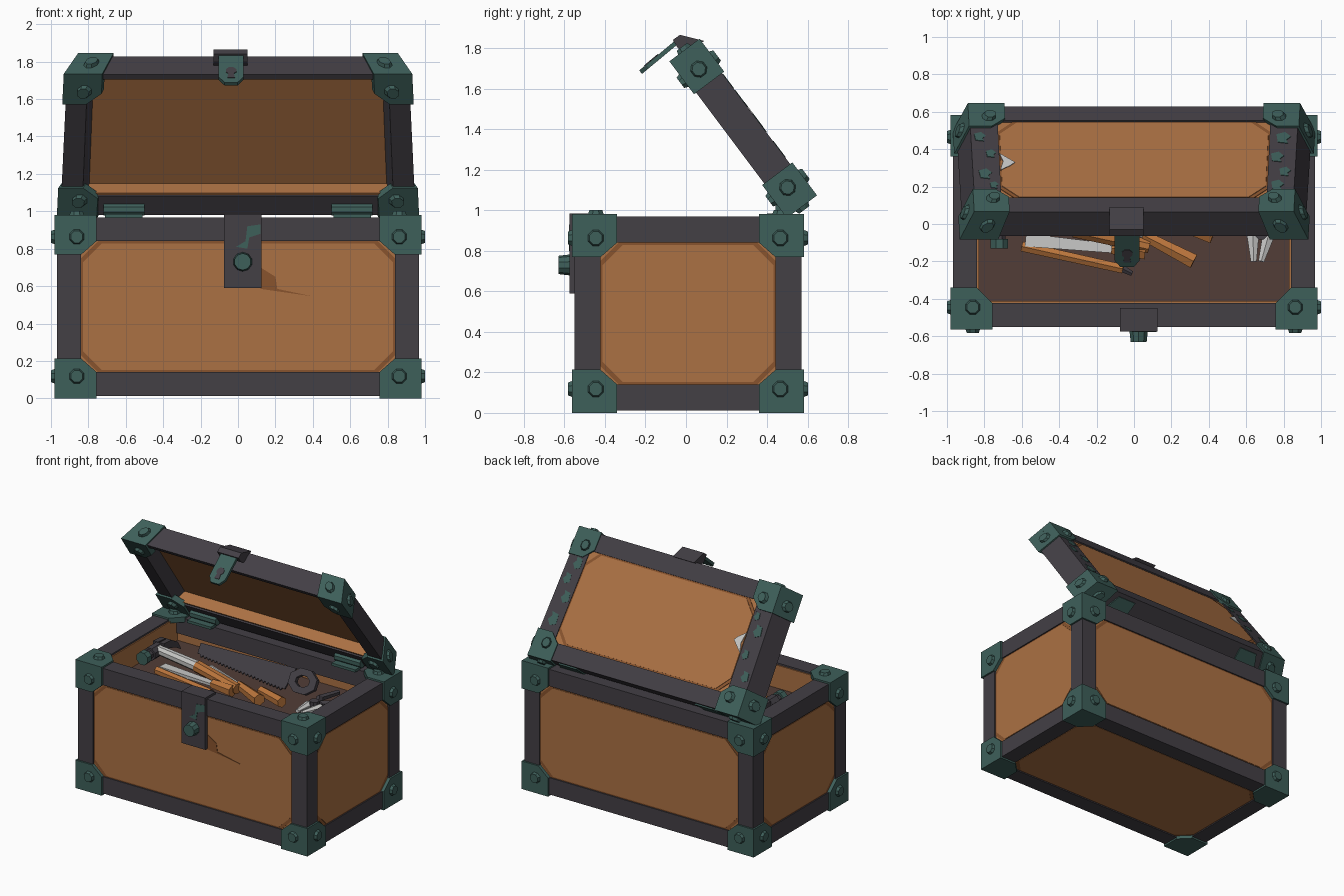
import bpy, bmesh, math
from mathutils import Vector as V

if "Cube" in bpy.data.objects:
    bpy.data.objects.remove(bpy.data.objects["Cube"])

def material(name, rgb):
    m = bpy.data.materials.new(name)
    m.diffuse_color = (*rgb, 1)
    m.use_nodes = True
    m.node_tree.nodes["Principled BSDF"].inputs["Base Color"].default_value = m.diffuse_color
    return m

WOOD = material("wood", (.41, .165, .057))
STAIN = material("stained wood edge", (.25, .088, .027))
IRON = material("dark iron", (.056, .05, .06))
GREEN = material("green metal", (.048, .115, .102))
FLOOR = material("dark floor", (.085, .047, .038))
STEEL = material("pale steel", (.58, .58, .57))
GRIP = material("orange grip", (.50, .18, .045))

# ---- helpers ----
def prism(bm, pts, off, mi=0):
    """Solid from a flat outline of 3D points pushed along a vector."""
    a = [bm.verts.new(p) for p in pts]
    b = [bm.verts.new(V(p) + V(off)) for p in pts]
    n = len(a)
    fs = [bm.faces.new(a), bm.faces.new(b[::-1])]
    fs += [bm.faces.new((a[i], b[i], b[(i + 1) % n], a[(i + 1) % n])) for i in range(n)]
    for f in fs:
        f.material_index = mi

def box(bm, lo, hi, mi=0):
    (x, y, z), (X, Y, Z) = lo, hi
    prism(bm, [(x, y, z), (X, y, z), (X, Y, z), (x, Y, z)], (0, 0, Z - z), mi)

def rod(bm, p, q, r1, r2=None, n=8, mi=0, flat=1):
    """Tapered round bar between two points, optionally flattened in height."""
    p, q = V(p), V(q)
    r2 = r1 if r2 is None else r2
    d = (q - p).normalized()
    u = d.cross(V((0, 0, 1)) if abs(d.z) < .9 else V((0, 1, 0))).normalized()
    w = d.cross(u) * flat
    ring = lambda c, r: [bm.verts.new(c + r * (u * math.cos(t) + w * math.sin(t)))
                         for t in [2 * math.pi * (i + .5) / n for i in range(n)]]
    a, b = ring(p, r1), ring(q, r2)
    fs = [bm.faces.new(a), bm.faces.new(b[::-1])]
    fs += [bm.faces.new((a[i], b[i], b[(i + 1) % n], a[(i + 1) % n])) for i in range(n)]
    for f in fs:
        f.material_index = mi

def done(bm, name, mats, xf=None):
    bmesh.ops.recalc_face_normals(bm, faces=bm.faces[:])
    if xf:
        for v in bm.verts:
            v.co = xf(v.co)
        bmesh.ops.recalc_face_normals(bm, faces=bm.faces[:])
    me = bpy.data.meshes.new(name)
    bm.to_mesh(me)
    bm.free()
    for m in mats:
        me.materials.append(m)
    o = bpy.data.objects.new(name, me)
    bpy.context.collection.objects.link(o)
    return o

def lid_xf(c):
    """Lid local (x, along, out) to the open, slightly tapered lid in the world."""
    x, a, b = c
    return V((x * (1 - .04 * a) * (1 - .45 * b), .50 - .6 * a + .8 * b, .98 + .8 * a + .6 * b))

def corners(name, lo, hi, size, keep, bolt_ok, xf=None):
    """Chamfered three-sided corner brackets with bolts on all eight corners."""
    bm, e = bmesh.new(), .013
    for code in range(8):
        s = [1 if code >> i & 1 else -1 for i in range(3)]
        c = [hi[i] if s[i] > 0 else lo[i] for i in range(3)]
        for n in range(3):
            u, v = (n + 1) % 3, (n + 2) % 3
            def at(a, b, out):
                p = [0, 0, 0]
                p[n] = c[n] + s[n] * out
                p[u] = c[u] - s[u] * a
                p[v] = c[v] - s[v] * b
                return V(p)
            off = V((0, 0, 0))
            off[n] = -s[n] * .04
            prof = [(-e, -e), (size[u], -e), (size[u], keep[v]), (keep[u], size[v]), (-e, size[v])]
            prism(bm, [at(a, b, e) for a, b in prof], off)
            if bolt_ok(n, s):
                bu, bv = min(.105, size[u]), min(.105, size[v])
                rod(bm, at(bu, bv, e), at(bu, bv, e + .02), .042, .034)
    return done(bm, name, [GREEN], xf)

def panel(name, n, lo, hi, depth, out, xf=None):
    """Thin wooden panel face with cut corners and a stained border."""
    bm = bmesh.new()
    (a0, b0), (a1, b1), k = lo, hi, .1
    for g, lift, mi in ((0, 0, 0), (.016, .003, 1)):
        A, B, C, D = a0 + g, b0 + g, a1 - g, b1 - g
        loop = [(A + k, B), (C - k, B), (C, B + k), (C, D - k), (C - k, D), (A + k, D), (A, D - k), (A, B + k)]
        pts = []
        for p in loop:
            q = list(p)
            q.insert(n, depth + out * lift)
            pts.append(q)
        off = [0, 0, 0]
        off[n] = out * .003
        prism(bm, pts, off, mi)
    return done(bm, name, [STAIN, WOOD], xf)

# ---- body ----
X, Y0, Y1, Z0, Z1, W = .967, -.55, .57, .013, .968, .128
bm = bmesh.new()
for sx in (-1, 1):
    xa, xb = sorted((sx * X, sx * (X - W)))
    for y in (Y0, Y1 - W):
        box(bm, (xa, y, Z0), (xb, y + W, Z1))
    for z in (Z0, Z1 - W):
        box(bm, (xa, Y0, z), (xb, Y1, z + W))
for y in (Y0, Y1 - W):
    for z in (Z0, Z1 - W):
        box(bm, (-X, y, z), (X, y + W, z + W))
done(bm, "body_frame", [IRON])

g, h = .012, .137
bm = bmesh.new()
box(bm, (-X + g, Y0 + g, .025), (X - g, Y0 + h, .955))
box(bm, (-X + g, Y1 - h + .02, .025), (X - g, Y1 - g, .955))
for sx in (-1, 1):
    xa, xb = sorted((sx * (X - g), sx * (X - h)))
    box(bm, (xa, Y0 + g, .025), (xb, Y1 - g, .955))
box(bm, (-X + g, Y0 + g, .025), (X - g, Y1 - g, .06))
done(bm, "body_boards", [WOOD])

bm = bmesh.new()
box(bm, (-X + .1, Y0 + .1, .75), (X - .1, Y1 - .1, .78))
done(bm, "inner_floor", [FLOOR])

i = W - .005
panel("front_panel", 1, (-X + i, Z0 + i), (X - i, Z1 - i), Y0 + g, -1)
panel("back_panel", 1, (-X + i, Z0 + i), (X - i, Z1 - i), Y1 - g, 1)
panel("bottom_panel", 2, (-X + i, Y0 + i), (X - i, Y1 - i), .025, -1)
for sx in (-1, 1):
    panel("side_panel", 0, (Y0 + i, Z0 + i), (Y1 - i, Z1 - i), sx * (X - g), sx)
corners("body_corners", (-X, Y0, Z0), (X, Y1, Z1), (.21, .21, .2), (.128,) * 3,
        lambda n, s: n != 2 or s[2] > 0)

# latch plate with knob, paint chip and the split beside it
bm = bmesh.new()
box(bm, (-.075, -.574, .59), (.125, -.545, .98))
box(bm, (-.075, -.574, .962), (.125, -.45, .985))
done(bm, "latch_plate", [IRON])
bm = bmesh.new()
rod(bm, (.025, -.57, .73), (.025, -.63, .73), .052, .045, 10)
prism(bm, [(-.01, -.574, .81), (.05, -.574, .80), (.06, -.574, .86), (.12, -.574, .88),
           (.12, -.574, .93), (.05, -.574, .92), (.04, -.574, .84)], (0, -.003, 0))
done(bm, "latch_knob", [GREEN])
bm = bmesh.new()
prism(bm, [(.12, -.545, .70), (.12, -.545, .585), (.40, -.545, .545), (.21, -.545, .585), (.20, -.545, .65)], (0, -.003, 0))
done(bm, "front_split", [STAIN])

# ---- lid, in local coordinates ----
LX, L, T = .95, .94, .16
bm = bmesh.new()
for sx in (-1, 1):
    xa, xb = sorted((sx * LX, sx * (LX - .115)))
    box(bm, (xa, 0, 0), (xb, L, T))
    xa, xb = sorted((sx * (LX - .05), sx * (LX - .16)))
    box(bm, (xa, 0, .11), (xb, L, T))
box(bm, (-LX, 0, 0), (LX, .125, T))
box(bm, (-LX, L - .035, 0), (LX, L, T))
box(bm, (-LX, L - .13, .11), (LX, L, T))
done(bm, "lid_frame", [IRON], lid_xf)
bm = bmesh.new()
box(bm, (-LX + .08, .08, .095), (LX - .08, L - .03, T - .012))
box(bm, (-LX + .1, .12, .012), (LX - .1, .138, .11))
done(bm, "lid_board", [WOOD], lid_xf)
panel("lid_panel", 2, (-LX + .155, .12), (LX - .155, L - .125), T - .012, 1, lid_xf)
corners("lid_corners", (-LX, 0, 0), (LX, L, T), (.2, .19, T / 2), (.12, .12, T / 2),
        lambda n, s: s[2] > 0 or n == 2, lid_xf)

# worn patches on the lid straps
bm = bmesh.new()
blob = [(-.04, -.03), (.01, -.05), (.045, -.01), (.02, .02), (.03, .05), (-.03, .04)]
for x, a, k in ((-.90, .27, .8), (-.84, .42, .7), (-.88, .6, .9), (-.83, .7, .6),
                (.87, .28, 1), (.84, .45, .9), (.89, .58, .8), (.85, .7, .9)):
    prism(bm, [(x + k * p, a + k * q, T) for p, q in blob], (0, 0, .003))
done(bm, "lid_patches", [GREEN], lid_xf)
bm = bmesh.new()
prism(bm, [(-.79, .42, T), (-.70, .50, T), (-.73, .53, T), (-.79, .57, T), (-.77, .49, T)], (0, 0, .004))
done(bm, "lid_chip", [STEEL], lid_xf)

# hasp
bm = bmesh.new()
prism(bm, [(-.13, y, z) for y, z in ((.09, 1.835), (-.03, 1.865), (-.065, 1.84), (-.04, 1.80), (0, 1.78))], (.18, 0, 0))
done(bm, "hasp_block", [IRON])
bm = bmesh.new()
d, nrm = V((0, -.77, -.64)), V((0, -.64, .77))
o = V((-.037, -.05, 1.84))
tag = [(-.066, 0), (.066, 0), (.066, .19), (.035, .235), (-.035, .235), (-.066, .19)]
prism(bm, [o + V((p, 0, 0)) + d * q for p, q in tag], nrm * -.022, 0)
rod(bm, o + d * .14, o + d * .14 + nrm * .004, .03, mi=1)
key = [(-.012, .14), (.012, .14), (.02, .2), (-.02, .2)]
prism(bm, [o + V((p, 0, 0)) + d * q for p, q in key], nrm * .004, 1)
done(bm, "hasp_tag", [GREEN, IRON])

# hinges
bm = bmesh.new()
for x in (-.61, .61):
    rod(bm, (x - .11, .475, 1.01), (x + .11, .475, 1.01), .036)
    box(bm, (x - .1, .40, .965), (x + .1, .50, .985))
    prism(bm, [lid_xf(V(p)) for p in ((x - .1, -.01, 0), (x + .1, -.01, 0), (x + .08, -.01, .13), (x - .08, -.01, .13))],
          (0, -.012, .016))
done(bm, "hinges", [GREEN])

# ---- tools ----
bm = bmesh.new()  # hammer
rod(bm, (-.72, -.04, .89), (-.72, .08, .89), .05)
rod(bm, (-.72, -.08, .89), (-.72, -.04, .89), .035)
rod(bm, (-.72, -.13, .89), (-.72, -.08, .89), .05, mi=1)
claw = [(.07, .94), (.16, .935), (.24, .89), (.28, .82), (.21, .86), (.14, .88), (.07, .85)]
for x in (-.765, -.715):
    prism(bm, [(x, y, z) for y, z in claw], (.04, 0, 0))
rod(bm, (-.70, .04, .90), (-.32, -.03, .90), .035, .04, mi=2)
rod(bm, (-.32, -.03, .90), (.08, -.12, .87), .045, .04, mi=3)
done(bm, "hammer", [IRON, GREEN, STEEL, GRIP])

bm = bmesh.new()  # saw leaning on the back wall
saw = [(-.5, .07), (.26, 0), (.3, .17), (-.5, .15)]
at = lambda s, t: (s, .19 + .5 * t, .80 + .8 * t)
prism(bm, [at(s, t) for s, t in saw], (0, .012, -.008))
for k in range(24):
    s = -.48 + k * .03
    t = .07 - .07 * (s + .5) / .76
    prism(bm, [at(s, t), at(s + .03, t - .002), at(s + .015, t - .02)], (0, .012, -.008))
hole = [(math.cos(math.pi * (k / 4 + .125)), math.sin(math.pi * (k / 4 + .125))) for k in range(9)]
for (c0, s0), (c1, s1) in zip(hole, hole[1:]):
    ring = [(.4 + .12 * c0, .09 + .1 * s0), (.4 + .12 * c1, .09 + .1 * s1),
            (.4 + .06 * c1, .09 + .045 * s1), (.4 + .06 * c0, .09 + .045 * s0)]
    prism(bm, [at(s, t) for s, t in ring], (0, -.03, .018))
done(bm, "saw", [IRON])

bm = bmesh.new()  # screwdriver and chisels
rod(bm, (-.30, .10, .85), (.05, -.06, .87), .018, mi=0)
rod(bm, (.05, -.06, .87), (.32, -.20, .88), .032, .045, 6, 1)
rod(bm, (-.58, -.085, .85), (-.12, -.13, .86), .05, .035, 4, 0, .4)
rod(bm, (-.12, -.13, .86), (.06, -.15, .86), .035, .045, 6, 1)
rod(bm, (-.60, -.12, .83), (-.06, -.24, .85), .03, .028, 6, 1)
rod(bm, (-.06, -.24, .85), (-.01, -.265, .85), .022, .015, 6, 2)
rod(bm, (.18, .02, .83), (.42, -.07, .84), .035, .04, 6, 1)
done(bm, "screwdrivers", [STEEL, GRIP, IRON])

bm = bmesh.new()  # pliers
for s in (-1, 1):
    rod(bm, (.68 + s * .045, -.04, .87), (.66 + s * .02, -.20, .88), .04, .018, 6, 0, .7)
    rod(bm, (.68 - s * .03, -.04, .87), (.70 + s * .08, .10, .86), .03, .026, 6, 1)
    rod(bm, (.70 + s * .08, .10, .86), (.72 + s * .06, .27, .85), .026, .02, 6, 1)
rod(bm, (.68, -.05, .85), (.68, -.05, .915), .035, mi=1)
done(bm, "pliers", [STEEL, IRON])
